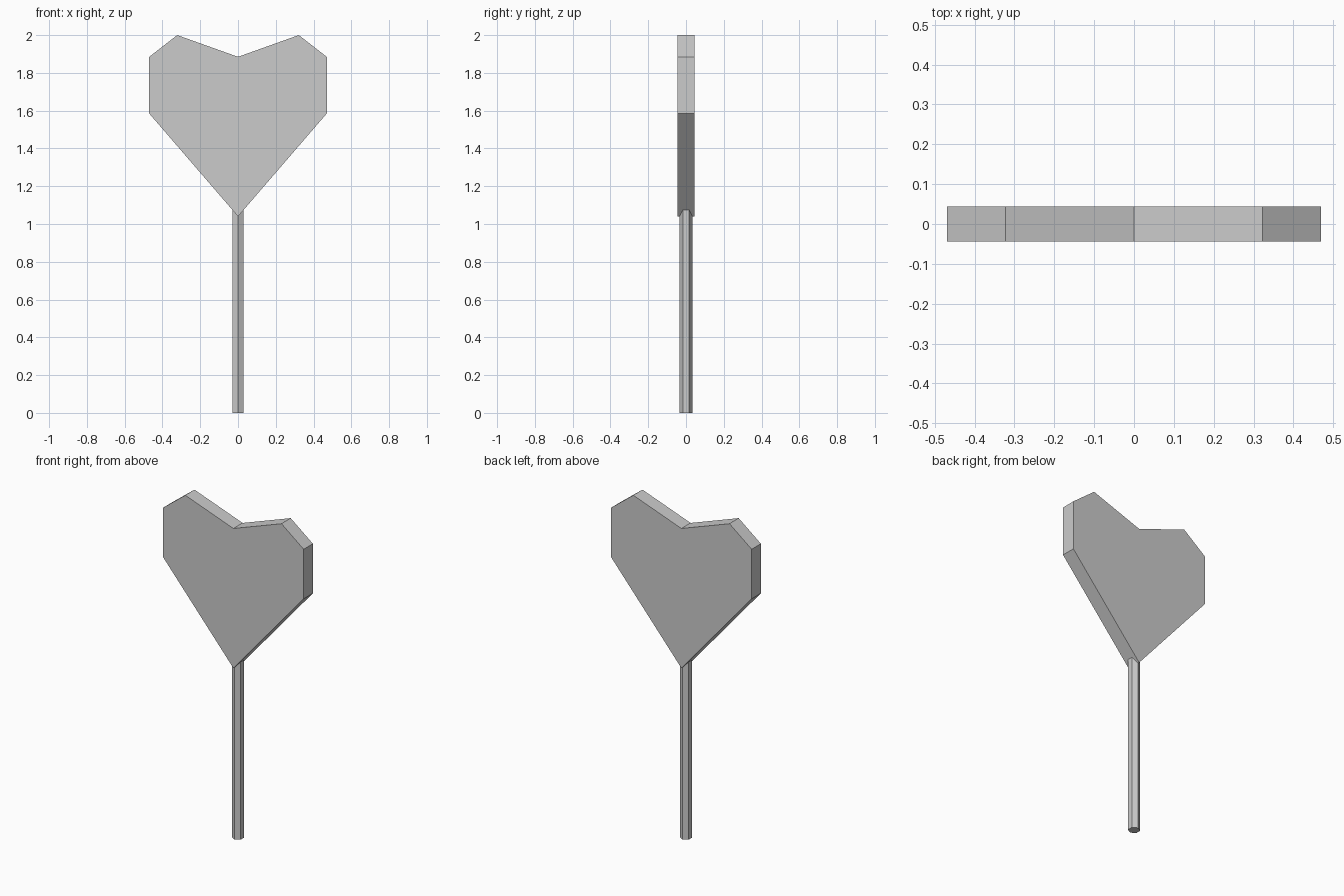
import bpy
import bmesh
from math import pi
from mathutils import Matrix

default = bpy.data.objects.get("Cube")
if default:
    bpy.data.objects.remove(default, do_unlink=True)

# One plain grey for the whole model
GREY = (0.6, 0.6, 0.6, 1)
grey = bpy.data.materials.new("light grey")
grey.use_nodes = True
grey.diffuse_color = GREY
grey.node_tree.nodes["Principled BSDF"].inputs["Base Color"].default_value = GREY


def add_object(name, bm):
    bmesh.ops.recalc_face_normals(bm, faces=bm.faces)
    mesh = bpy.data.meshes.new(name)
    bm.to_mesh(mesh)
    bm.free()
    mesh.materials.append(grey)
    obj = bpy.data.objects.new(name, mesh)
    bpy.context.collection.objects.link(obj)
    return obj


# Heart plate: half outline mirrored across x, then extruded through its depth
HALF_DEPTH = 0.044
half = [(0.47, 1.585), (0.47, 1.885), (0.322, 2.0)]
outline = [(0, 1.04)] + half + [(0, 1.885)] + [(-x, z) for x, z in reversed(half)]
bm = bmesh.new()
front = bm.faces.new([bm.verts.new((x, -HALF_DEPTH, z)) for x, z in outline])
extruded = bmesh.ops.extrude_face_region(bm, geom=[front], use_keep_orig=True)
back = [v for v in extruded["geom"] if isinstance(v, bmesh.types.BMVert)]
bmesh.ops.translate(bm, verts=back, vec=(0, 2 * HALF_DEPTH, 0))
add_object("heart_plate", bm)

# Hexagonal stick with a corner facing front, its top sunk into the heart
STICK_TOP = 1.12
bm = bmesh.new()
bmesh.ops.create_cone(
    bm, cap_ends=True, segments=6, radius1=0.034, radius2=0.034, depth=STICK_TOP,
    matrix=Matrix.Translation((0, 0, STICK_TOP / 2)))
# Turn the hexagon so that two corners lie on the y axis
if max(v.co.x for v in bm.verts) > 0.033:
    bmesh.ops.rotate(bm, verts=bm.verts, matrix=Matrix.Rotation(pi / 6, 3, "Z"))
add_object("stick", bm)
